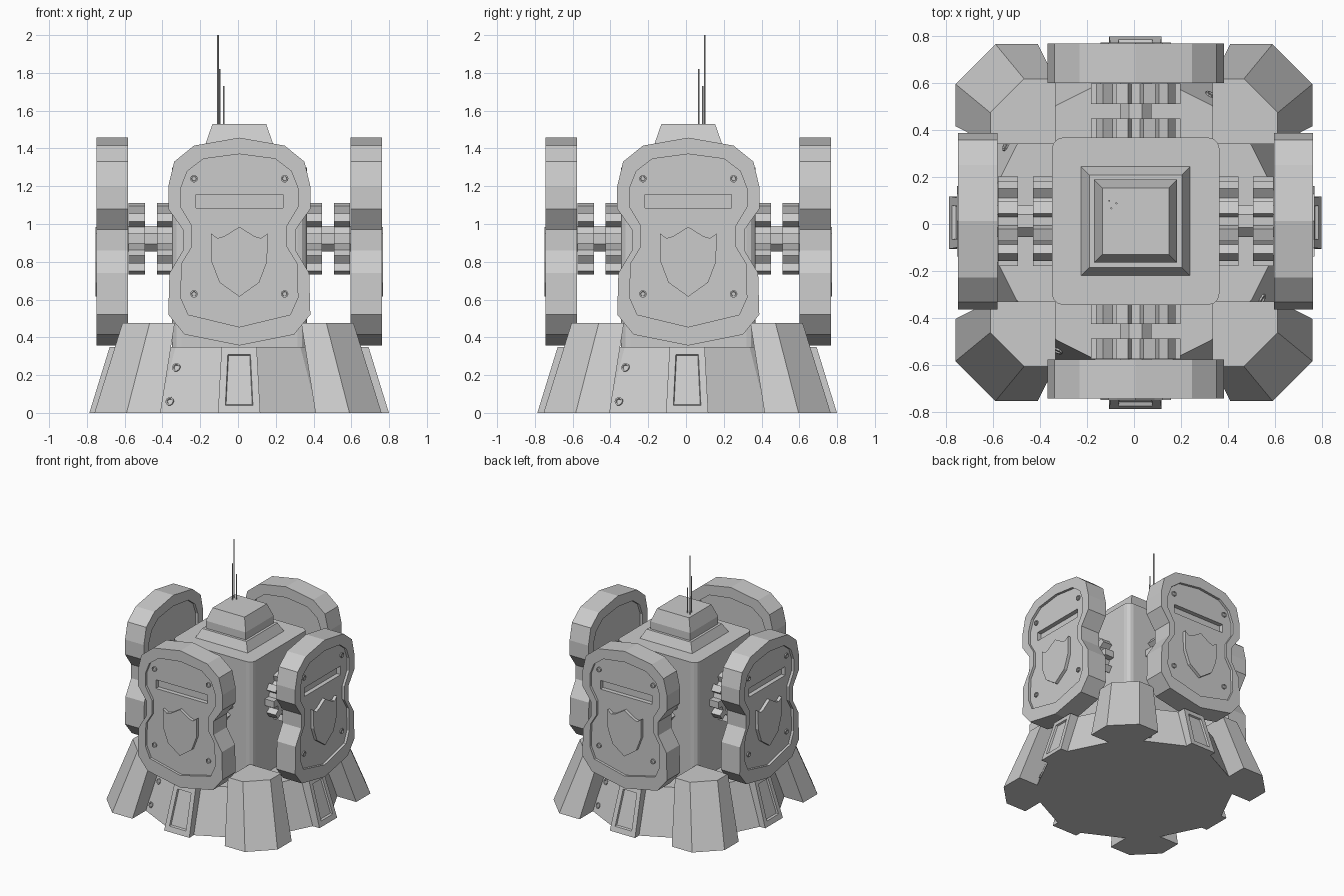
import bpy, bmesh, math
from mathutils import Matrix, Vector

if "Cube" in bpy.data.objects:
    bpy.data.objects.remove(bpy.data.objects["Cube"])

UPPER = Vector((0.007, 0.012, 0))   # centre of the tower parts
BASE = Vector((0.0, 0.006, 0))      # centre of the base parts


def make(name, bm, loc=UPPER):
    bmesh.ops.recalc_face_normals(bm, faces=bm.faces)
    me = bpy.data.meshes.new(name)
    bm.to_mesh(me)
    bm.free()
    ob = bpy.data.objects.new(name, me)
    ob.location = loc
    bpy.context.collection.objects.link(ob)
    return ob


def loft(name, rings, loc=UPPER):
    """Skin closed rings of equal length and cap both ends."""
    bm = bmesh.new()
    vs = [[bm.verts.new(p) for p in r] for r in rings]
    n = len(vs[0])
    for a, b in zip(vs, vs[1:]):
        for i in range(n):
            j = (i + 1) % n
            bm.faces.new((a[i], a[j], b[j], b[i]))
    bm.faces.new(vs[0])
    bm.faces.new(vs[-1])
    return make(name, bm, loc)


def mirror(half):
    """Complete a half outline that starts and ends on the axis."""
    return half + [(-x, z) for x, z in half[-2:0:-1]]


def at_y(outline, y):
    return [(x, y, z) for x, z in outline]


def at_z(outline, z):
    return [(x, y, z) for x, y in outline]


def square(h):
    return [(-h, -h), (h, -h), (h, h), (-h, h)]


def four(ob):
    """Repeat a front part on the other three sides."""
    for k, side in ((1, "right"), (2, "back"), (3, "left")):
        c = ob.copy()
        c.name = ob.name + "_" + side
        c.matrix_basis = (Matrix.Translation(ob.location) @ Matrix.Rotation(k * math.pi / 2, 4, 'Z')
                          @ ob.matrix_basis.to_3x3().to_4x4())
        bpy.context.collection.objects.link(c)
    ob.name += "_front"


def screw(name, pos, normal, r, depth, loc):
    """Round screw head with a sunken slotted centre."""
    rot = Vector(normal).to_track_quat('Z', 'Y').to_matrix()
    def ring(rad, z):
        return [Vector(pos) + rot @ Vector((rad * math.cos(a), rad * math.sin(a), z))
                for a in (math.tau * i / 10 for i in range(10))]
    four(loft(name, [ring(r, -0.01), ring(r, depth), ring(r * .65, depth), ring(r * .55, depth * .3)], loc))


# Base skirt with bowed sides
def skirt_ring(pts):
    out = []
    for k in range(4):
        m = Matrix.Rotation(k * math.pi / 2, 2)
        out += [m @ Vector(p) for p in pts]
    return out


skirt_bottom = skirt_ring([(-.42, -.585), (-.1, -.745), (.1, -.745), (.42, -.585)])
skirt_top = skirt_ring([(-.33, -.50), (-.09, -.62), (.09, -.62), (.33, -.50)])
loft("base_skirt", [at_z(skirt_bottom, 0), at_z(skirt_top, .35)], BASE)

# Corner buttresses
low = [(-.41, -.41), (-.41, -.76), (-.59, -.76), (-.76, -.59), (-.76, -.41)]
high = [(-.335, -.335), (-.335, -.612), (-.468, -.612), (-.612, -.468), (-.612, -.335)]
four(loft("corner_buttress", [at_z(low, 0), at_z(high, .475)], BASE))

# Middle buttresses with a sunken panel on the sloping face
def slope_y(z, sink=0):
    return -.793 + .108 * z / .35 + sink


def slope_quad(wb, wt, zb, zt, sink=0):
    return [(x, slope_y(z, sink), z) for x, z in ((-wb, zb), (wb, zb), (wt, zt), (-wt, zt))]


back = [(x, -.45, z) for x, z in ((-.112, 0), (.112, 0), (.093, .35), (-.093, .35))]
tab = loft("middle_buttress", [back, slope_quad(.112, .093, 0, .35), slope_quad(.073, .06, .04, .31),
                               slope_quad(.069, .056, .045, .305, .015)], BASE)
tab.location.x += .006
four(tab)

# Skirt screws
for nm, p in (("upper_skirt_screw", (-.325, -.543, .24)), ("lower_skirt_screw", (-.36, -.593, .06))):
    screw(nm, p, (-.447, -.894, .33), .023, .008, BASE)

# Tower body with rounded upright edges
bm = bmesh.new()
bmesh.ops.create_cube(bm, size=1, matrix=Matrix.Translation((0, 0, .8)) @ Matrix.Diagonal((.714, .714, 1.0, 1)))
upright = [e for e in bm.edges if abs(e.verts[0].co.z - e.verts[1].co.z) > .5]
bmesh.ops.bevel(bm, geom=upright, offset=.05, segments=3, profile=.5, affect='EDGES')
make("tower_body", bm)
# Short foot joining the body to the base
loft("tower_foot", [at_z(square(.33), .3), at_z(square(.33), .4)])

# Stepped roof
loft("roof", [at_z(square(h), z) for h, z in
              ((.232, 1.29), (.232, 1.30), (.197, 1.37), (.177, 1.37), (.177, 1.43), (.142, 1.53))])

# Antennas
for i, (x, y, top) in enumerate(((-.106, .099, 2.0), (-.097, .067, 1.82), (-.075, .088, 1.73))):
    c = [(x + .0045 * math.cos(a), y + .0045 * math.sin(a)) for a in (math.tau * k / 8 for k in range(8))]
    loft("antenna_%d" % (i + 1), [at_z(c, 1.52), at_z(c, top)], (0, 0, 0))

# Gears and shafts
GZ = .923
gear = []
for t in range(10):
    for da, r in ((-.30, .145), (-.22, .192), (.22, .192), (.30, .145)):
        a = (t + .5 + da) * math.tau / 10
        gear.append((r * math.sin(a), GZ + r * math.cos(a)))
four(loft("inner_gear", [at_y(gear, -.34), at_y(gear, -.437)]))
four(loft("outer_gear", [at_y(gear, -.50), at_y(gear, -.587)]))
oct8 = [(.073 * math.sin(a), GZ + .073 * math.cos(a)) for a in ((k + .5) * math.tau / 8 for k in range(8))]
four(loft("shaft", [at_y(oct8, -.3), at_y(oct8, -.62)]))

# Shields: thick waisted plates, recessed on both faces
outer = mirror([(0, 1.457), (.24, 1.415), (.345, 1.33), (.376, 1.2), (.376, 1.08), (.298, .97),
                (.298, .86), (.37, .74), (.376, .52), (.29, .415), (0, .357)])
inner = mirror([(0, 1.37), (.19, 1.345), (.275, 1.28), (.31, 1.19), (.31, 1.09), (.25, .99),
                (.25, .88), (.305, .79), (.31, .61), (.27, .52), (0, .455)])
B, F, D = -.589, -.756, .02
shield = loft("shield", [at_y(inner, B - D), at_y(inner, B), at_y(outer, B),
                         at_y(outer, F), at_y(inner, F), at_y(inner, F + D)])

# Viewing slot cut into the shield
slot = [(-.23, 1.085), (.23, 1.085), (.23, 1.155), (-.23, 1.155)]
cutter = loft("slot_cutter", [at_y(slot, F + D + .035), at_y(slot, F - .1)])
cutter.hide_render = True
mod = shield.modifiers.new("slot", 'BOOLEAN')
mod.object, mod.operation, mod.solver = cutter, 'DIFFERENCE', 'EXACT'
bpy.context.view_layer.update()
shield.data = bpy.data.meshes.new_from_object(shield.evaluated_get(bpy.context.evaluated_depsgraph_get()))
shield.modifiers.clear()
bpy.data.objects.remove(cutter)
four(shield)

# Raised crest and bolts on the shields
crest = mirror([(0, .985), (.08, .935), (.115, .925), (.15, .95), (.147, .80), (.105, .69), (0, .615)])
four(loft("crest", [at_y(crest, F + D + .01), at_y(crest, F - .005)]))
for i, (x, z) in enumerate(((-.24, 1.24), (.24, 1.24), (-.24, .63), (.24, .63))):
    screw("shield_bolt_%d" % (i + 1), (x, F + D, z), (0, -1, 0), .02, .01, UPPER)
